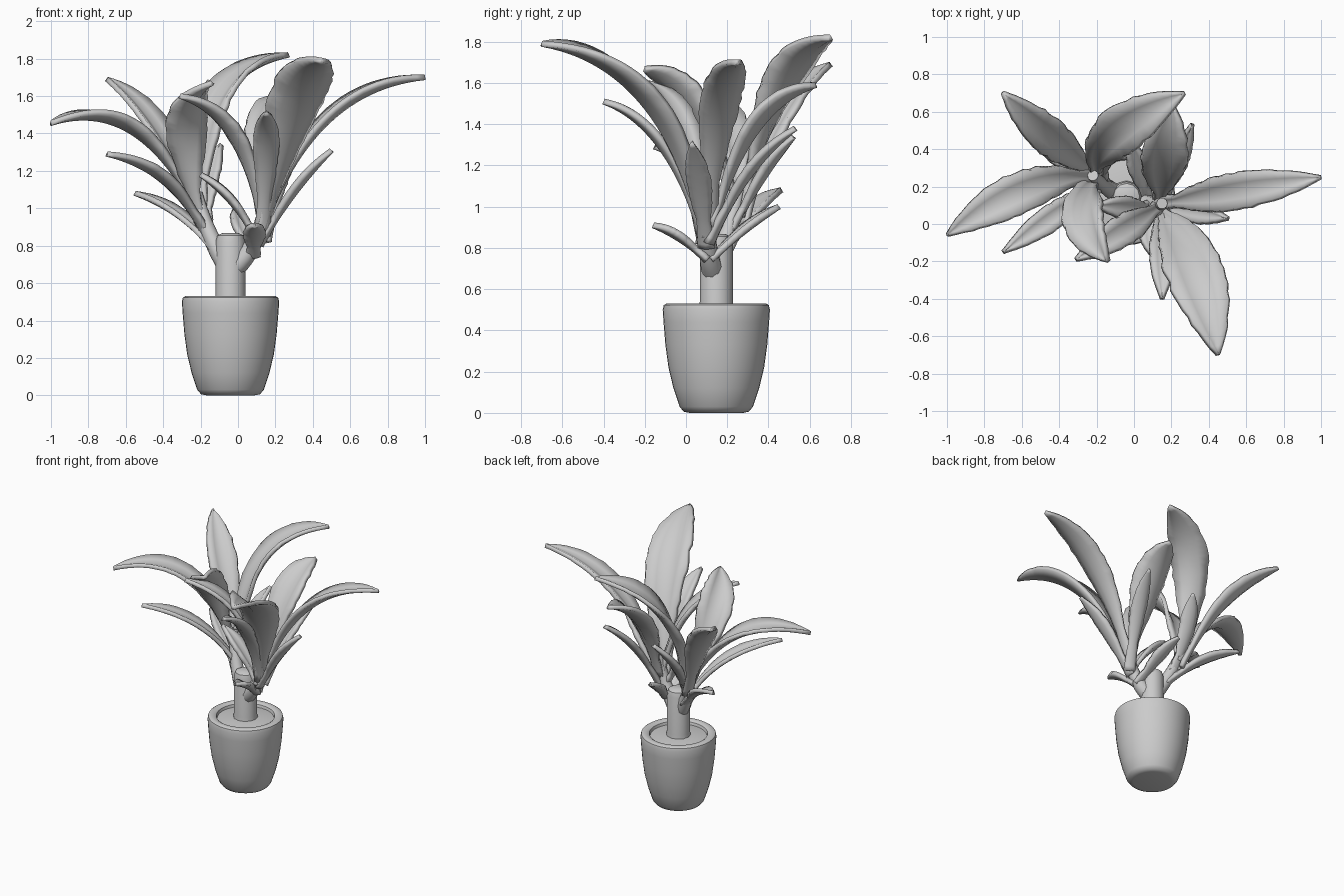
import bpy, bmesh, math, random
from mathutils import Vector

if "Cube" in bpy.data.objects:
    bpy.data.objects.remove(bpy.data.objects["Cube"])

random.seed(4)
CX, CY = -0.04, 0.147


def finish(name, bm, angle=40):
    bmesh.ops.recalc_face_normals(bm, faces=bm.faces)
    me = bpy.data.meshes.new(name)
    bm.to_mesh(me)
    bm.free()
    ob = bpy.data.objects.new(name, me)
    bpy.context.collection.objects.link(ob)
    for o in bpy.context.selected_objects:
        o.select_set(False)
    ob.select_set(True)
    bpy.context.view_layer.objects.active = ob
    bpy.ops.object.shade_smooth_by_angle(angle=math.radians(angle))
    return ob


def lathe(name, profile, sides):
    """Turn an (r, z) profile around the pot axis; ends are capped."""
    bm = bmesh.new()
    rings = []
    for r, z in profile:
        rings.append([bm.verts.new((CX + r * math.cos(2 * math.pi * i / sides),
                                    CY + r * math.sin(2 * math.pi * i / sides), z))
                      for i in range(sides)])
    for a, b in zip(rings, rings[1:]):
        for i in range(sides):
            j = (i + 1) % sides
            bm.faces.new((a[i], a[j], b[j], b[i]))
    bm.faces.new(rings[0])
    bm.faces.new(rings[-1])
    return finish(name, bm)


def bezier(a, b, c, t):
    return a * (1 - t) ** 2 + b * 2 * t * (1 - t) + c * t * t


def stem(name, a, b, c, r0, r1, sides=10, n=10):
    """Tapered tube along a quadratic curve."""
    a, b, c = Vector(a), Vector(b), Vector(c)
    bm = bmesh.new()
    rings = []
    for k in range(n + 1):
        t = k / n
        p = bezier(a, b, c, t)
        d = ((b - a) * (1 - t) + (c - b) * t).normalized()
        u = d.cross(Vector((0, 1, 0))).normalized()
        v = d.cross(u)
        r = r0 + (r1 - r0) * t
        rings.append([bm.verts.new(p + (u * math.cos(q) + v * math.sin(q)) * r)
                      for q in (2 * math.pi * i / sides for i in range(sides))])
    for p, q in zip(rings, rings[1:]):
        for i in range(sides):
            j = (i + 1) % sides
            bm.faces.new((p[i], p[j], q[j], q[i]))
    bm.faces.new(rings[0])
    bm.faces.new(rings[-1])
    return finish(name, bm)


def leaf(name, base, ctrl, tip, width, roll=0.0, n=26):
    """Folded blade along a quadratic curve, with a slightly ragged edge."""
    a, b, c = Vector(base), Vector(ctrl), Vector(tip)
    bm = bmesh.new()
    rows = []
    for k in range(n + 1):
        t = k / n
        p = bezier(a, b, c, t)
        d = ((b - a) * (1 - t) + (c - b) * t).normalized()
        flat = d.cross(Vector((0, 0, 1))).normalized()
        side = flat * math.cos(roll * t) - flat.cross(d) * math.sin(roll * t)
        up = side.cross(d)
        w = width * max(0, math.sin(math.pi * t ** 1.3)) ** 0.8
        w = max(w, 0.038 * (1 - t), 0.006)
        row = []
        for s in (-1, -0.5, 0, 0.5, 1):
            ws = w * (1 + random.uniform(-0.06, 0.06)) if abs(s) == 1 else w
            row.append(bm.verts.new(p + side * s * ws + up * w * (0.4 * abs(s) ** 1.2 - 0.1)))
        rows.append(row)
    for p, q in zip(rows, rows[1:]):
        for i in range(4):
            bm.faces.new((p[i], p[i + 1], q[i + 1], q[i]))
    ob = finish(name, bm)
    m = ob.modifiers.new("thickness", "SOLIDIFY")
    m.thickness = 0.028
    m.offset = 0
    return ob


# Pot with rounded rim, soil recessed inside
lathe("pot", [(0.13, 0), (0.158, 0.006), (0.178, 0.03), (0.208, 0.12), (0.232, 0.22),
              (0.247, 0.33), (0.256, 0.44), (0.26, 0.5), (0.255, 0.522), (0.242, 0.53),
              (0.215, 0.53), (0.2, 0.52), (0.19, 0.485)], 40)
lathe("soil", [(0.2, 0.47), (0.2, 0.5), (0.15, 0.508), (0.07, 0.515)], 24)

# Trunk stump and its two branches
lathe("trunk", [(0.09, 0.48), (0.08, 0.54), (0.08, 0.82), (0.07, 0.855), (0.045, 0.867)], 12)
stem("left_branch", (-0.06, 0.15, 0.70), (-0.16, 0.19, 0.83), (-0.22, 0.26, 1.08), 0.055, 0.03)
stem("right_branch", (-0.01, 0.13, 0.69), (0.12, 0.09, 0.8), (0.15, 0.11, 1.06), 0.055, 0.03)

# Leaves: base, curve control, tip, half width, roll
left_leaves = [
    ((-0.2, 0.25, 0.95), (-0.53, 0.28, 1.63), (-1.0, -0.06, 1.455), 0.105),
    ((-0.2, 0.27, 0.90), (-0.40, 0.40, 1.50), (-0.70, 0.70, 1.69), 0.095),
    ((-0.2, 0.27, 0.95), (-0.25, 0.45, 1.74), (0.27, 0.70, 1.82), 0.125),
    ((-0.2, 0.25, 0.90), (-0.37, 0.10, 1.57), (-0.14, -0.20, 1.67), 0.115, 0.45),
    ((-0.17, 0.22, 0.85), (-0.35, 0.10, 1.22), (-0.70, -0.15, 1.29), 0.065),
    ((-0.13, 0.19, 0.78), (-0.30, 0.30, 1.00), (-0.55, 0.46, 1.08), 0.055),
    ((-0.17, 0.22, 0.88), (-0.19, 0.36, 1.15), (-0.09, 0.52, 1.34), 0.055),
]
right_leaves = [
    ((0.14, 0.11, 0.90), (0.40, 0.15, 1.66), (1.0, 0.25, 1.70), 0.095),
    ((0.13, 0.08, 0.85), (0.31, -0.10, 1.72), (0.45, -0.70, 1.79), 0.15, -0.2),
    ((0.14, 0.13, 0.90), (0.14, 0.30, 1.52), (0.21, 0.63, 1.59), 0.12),
    ((0.14, 0.12, 0.82), (0.22, 0.28, 1.20), (0.31, 0.53, 1.38), 0.05),
    ((0.12, 0.10, 0.80), (0.28, 0.07, 1.10), (0.50, 0.03, 1.31), 0.055),
    ((0.13, 0.08, 0.85), (0.16, -0.08, 1.41), (0.15, -0.40, 1.51), 0.065),
    ((0.13, 0.09, 0.92), (0.04, 0.02, 1.50), (-0.31, -0.19, 1.60), 0.08),
    ((0.10, 0.09, 0.82), (0.00, 0.08, 1.05), (-0.20, 0.10, 1.18), 0.055),
    ((0.08, 0.10, 0.74), (0.09, -0.03, 0.87), (0.09, -0.16, 0.91), 0.055),
    ((0.07, 0.12, 0.74), (0.03, 0.28, 0.90), (-0.02, 0.45, 1.00), 0.05),
]
for side, leaves in (("left", left_leaves), ("right", right_leaves)):
    for i, args in enumerate(leaves):
        leaf(f"{side}_leaf_{i + 1}", *args)
